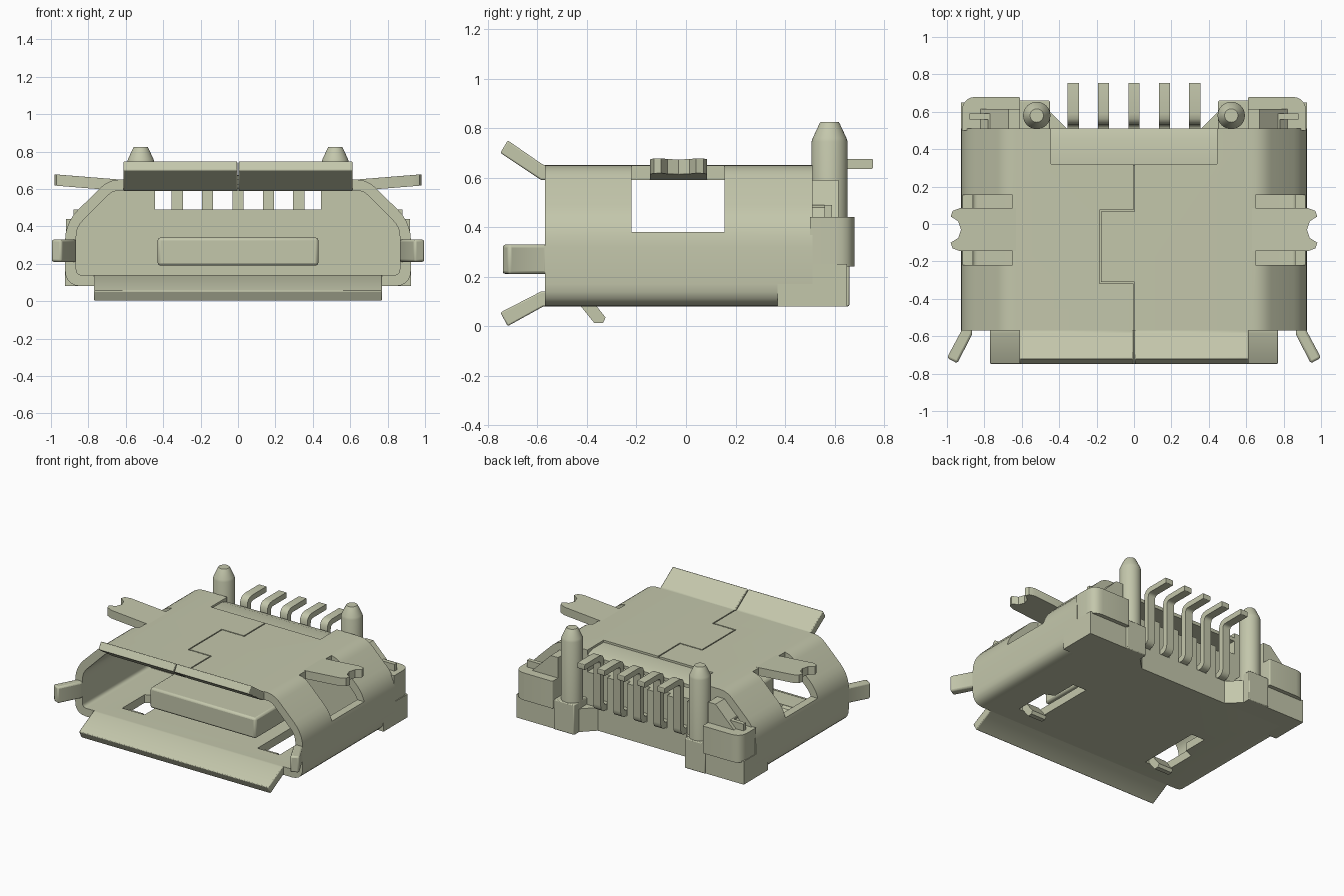
import bpy, bmesh, math
from mathutils import Vector

old = bpy.data.objects.get("Cube")
if old:
    bpy.data.objects.remove(old, do_unlink=True)

COLOUR = (0.55, 0.57, 0.41, 1.0)
metal = bpy.data.materials.new("pale olive grey")
metal.diffuse_color = COLOUR
metal.use_nodes = True
bsdf = next(n for n in metal.node_tree.nodes if n.type == 'BSDF_PRINCIPLED')
bsdf.inputs["Base Color"].default_value = COLOUR


def place(u, v, w, axis):
    return {'x': (w, u, v), 'y': (u, w, v), 'z': (u, v, w)}[axis]


def finish(name, bm, bevel=0.0):
    bmesh.ops.recalc_face_normals(bm, faces=bm.faces)
    mesh = bpy.data.meshes.new(name)
    bm.to_mesh(mesh)
    bm.free()
    mesh.materials.append(metal)
    ob = bpy.data.objects.new(name, mesh)
    bpy.context.collection.objects.link(ob)
    if bevel:
        mod = ob.modifiers.new("soft_edges", 'BEVEL')
        mod.width = bevel
        mod.segments = 2
        mod.limit_method = 'ANGLE'
    return ob


def prism(name, pts, axis, lo, hi, bevel=0.0):
    """Extrude a closed 2D outline along one axis."""
    bm = bmesh.new()
    a = [bm.verts.new(place(u, v, lo, axis)) for u, v in pts]
    b = [bm.verts.new(place(u, v, hi, axis)) for u, v in pts]
    bm.faces.new(a)
    bm.faces.new(b[::-1])
    for i in range(len(pts)):
        j = (i + 1) % len(pts)
        bm.faces.new((a[i], a[j], b[j], b[i]))
    return finish(name, bm, bevel)


def box(name, x0, x1, y0, y1, z0, z1, bevel=0.0):
    x0, x1 = min(x0, x1), max(x0, x1)
    return prism(name, [(x0, y0), (x1, y0), (x1, y1), (x0, y1)], 'z', z0, z1, bevel)


def rounded(pts, radii, seg=5):
    """Round every corner of an outline with a short curve."""
    out = []
    for i, p in enumerate(pts):
        p = Vector(p)
        d0 = Vector(pts[i - 1]) - p
        d1 = Vector(pts[(i + 1) % len(pts)]) - p
        r = min(radii[i], 0.45 * d0.length, 0.45 * d1.length)
        a, b = p + d0.normalized() * r, p + d1.normalized() * r
        for k in range(seg + 1):
            t = k / seg
            out.append(tuple(a * (1 - t) ** 2 + p * 2 * t * (1 - t) + b * t * t))
    return out


def mirrored(pts, s):
    return [(u * s, v) for u, v in pts]


def cut(ob, cutter):
    mod = ob.modifiers.new("cut", 'BOOLEAN')
    mod.operation = 'DIFFERENCE'
    mod.solver = 'EXACT'
    mod.object = cutter
    bpy.context.view_layer.objects.active = ob
    bpy.ops.object.modifier_apply(modifier=mod.name)
    bpy.data.objects.remove(cutter, do_unlink=True)


# Folded sheet shell: a hollow six-sided tube open at both ends
half_out = [(0.925, 0.08), (0.925, 0.42), (0.69, 0.65)]
half_in = [(0.865, 0.14), (0.865, 0.395), (0.67, 0.59)]
outer = rounded(half_out + mirrored(half_out[::-1], -1), [0.09, 0.10, 0.06, 0.06, 0.10, 0.09])
inner = rounded(half_in + mirrored(half_in[::-1], -1), [0.03, 0.05, 0.03, 0.03, 0.05, 0.03])
bm = bmesh.new()
rings = [[bm.verts.new(place(u, v, y, 'y')) for u, v in loop]
         for loop, y in ((outer, -0.57), (outer, 0.51), (inner, 0.51), (inner, -0.57))]
n = len(outer)
for k in range(4):
    a, b = rings[k], rings[(k + 1) % 4]
    for i in range(n):
        j = (i + 1) % n
        bm.faces.new((a[i], a[j], b[j], b[i]))
shell = finish("shell", bm)

# Side windows, floor slots and the notch over the contacts
for s in (1, -1):
    cut(shell, box("cutter", s * 0.65, s * 1.1, -0.22, 0.155, 0.38, 0.8))
    slot = [(0.46, -0.43), (0.64, -0.43), (0.64, -0.17), (0.57, -0.14), (0.57, 0.05), (0.46, 0.05)]
    cut(shell, prism("cutter", mirrored(slot, s), 'z', 0.0, 0.2))
cut(shell, box("cutter", -0.445, 0.445, 0.32, 0.6, 0.55, 0.7))

# Interlocking seam groove on the top sheet
g = 0.004
for x0, x1, y0, y1 in ((0, 0, -0.6, -0.32), (-0.18, 0, -0.315, -0.315), (-0.18, -0.18, -0.315, 0.07),
                       (-0.18, 0, 0.07, 0.07), (0, 0, 0.07, 0.34)):
    cut(shell, box("cutter", x0 - g, x1 + g, y0 - g, y1 + g, 0.625, 0.7))

# Flared front lips
prism("lower_lip", [(-0.56, 0.14), (-0.56, 0.08), (-0.575, 0.08), (-0.72, 0.0), (-0.75, 0.055), (-0.585, 0.14)],
      'x', -0.77, 0.77, 0.006)
for s, side in ((1, "left"), (-1, "right")):
    prism(side + "_upper_lip",
          [(-0.56, 0.59), (-0.56, 0.65), (-0.575, 0.65), (-0.72, 0.75), (-0.75, 0.70), (-0.585, 0.59)],
          'x', min(s * 0.004, s * 0.612), max(s * 0.004, s * 0.612), 0.006)
    flap = [(0.865, -0.56), (0.925, -0.56), (0.925, -0.575), (1.0, -0.715), (0.945, -0.745), (0.865, -0.59)]
    prism(side + "_side_lip", mirrored(flap, s), 'z', 0.21, 0.33, 0.012)

    # Solder tab bent out of the side window, rising slightly outward
    tab = [(0.63, -0.145), (0.93, -0.145), (0.97, -0.13), (0.98, -0.10), (0.94, -0.075), (0.925, -0.03),
           (0.94, 0.015), (0.98, 0.04), (0.97, 0.07), (0.93, 0.085), (0.63, 0.085)]
    ob = prism(side + "_solder_tab", mirrored(tab, s), 'z', 0.59, 0.65)
    for v in ob.data.vertices:
        v.co.z += 0.085 * max(0.0, abs(v.co.x) - 0.65)

    # Spring finger pressed down through the floor slot
    finger = [(-0.44, 0.14), (-0.44, 0.08), (-0.425, 0.08), (-0.37, 0.012), (-0.335, 0.012),
              (-0.325, 0.035), (-0.40, 0.13)]
    prism(side + "_spring_finger", finger, 'x', s * 0.55 - 0.06, s * 0.55 + 0.06)

    # Rear housing cheeks, corner blocks and post shelves
    cheek = [(0.61, 0.14), (0.865, 0.14), (0.865, 0.395), (0.67, 0.59), (0.61, 0.59)]
    prism(side + "_rear_cheek", mirrored(cheek, s), 'y', 0.46, 0.615)
    box(side + "_inner_cheek", s * 0.445, s * 0.62, 0.46, 0.51, 0.14, 0.59)
    corner = rounded([(0.61, 0.50), (0.92, 0.50), (0.92, 0.68), (0.61, 0.68)], [0, 0, 0.08, 0.01])
    prism(side + "_corner_block", mirrored(corner, s), 'z', 0.24, 0.44)
    strap = [(0.72, 0.51), (0.78, 0.51), (0.78, 0.56), (0.88, 0.56), (0.88, 0.59), (0.72, 0.59)]
    prism(side + "_corner_strap", mirrored(strap, s), 'z', 0.42, 0.49)
    box(side + "_post_shelf", s * 0.45, s * 0.615, 0.50, 0.66, 0.08, 0.30, 0.006)

    # Locating post with a tapered tip
    bm = bmesh.new()
    prev = None
    for r, z in ((0.073, 0.1), (0.073, 0.745), (0.068, 0.76), (0.04, 0.82), (0.036, 0.825)):
        ring = [bm.verts.new((s * 0.52 + r * math.cos(t * math.pi / 16), 0.58 + r * math.sin(t * math.pi / 16), z))
                for t in range(32)]
        if prev:
            for i in range(32):
                bm.faces.new((prev[i], prev[(i + 1) % 32], ring[(i + 1) % 32], ring[i]))
        else:
            bm.faces.new(ring[::-1])
        prev = ring
    bm.faces.new(prev)
    finish(side + "_locating_post", bm)

# Rear housing: base slab with a notch, inner wall and bridge
half_base = [(0.925, 0.37), (0.925, 0.65), (0.45, 0.65), (0.45, 0.60), (0.36, 0.51)]
prism("housing_base", half_base + mirrored(half_base[::-1], -1), 'z', 0.08, 0.25)
half_wall = half_in + [(0.445, 0.59), (0.445, 0.49)]
prism("housing_wall", half_wall + mirrored(half_wall[::-1], -1), 'y', 0.2, 0.47)
prism("housing_bridge", [(0.31, 0.59), (0.51, 0.59), (0.51, 0.615), (0.45, 0.635), (0.31, 0.635)],
      'x', -0.447, 0.447)
for i in range(6):
    x = (i - 2.5) * 0.1625
    box("housing_rib", x - 0.04, x + 0.04, 0.46, 0.51, 0.2, 0.49)

# Contact tongue
box("tongue", -0.43, 0.43, -0.41, 0.25, 0.19, 0.34, 0.015)

# Five bent contact pins
pin = rounded([(0.45, 0.25), (0.57, 0.25), (0.57, 0.635), (0.755, 0.635), (0.755, 0.675),
               (0.53, 0.675), (0.53, 0.29), (0.45, 0.29)],
              [0, 0.06, 0.03, 0.006, 0.006, 0.06, 0.03, 0], 4)
for i in range(5):
    x = (i - 2) * 0.1625
    prism("contact_pin", pin, 'x', x - 0.03, x + 0.03)

# Smooth the bends while keeping hard edges
for ob in bpy.context.collection.objects:
    if ob.type == 'MESH' and ob.data.materials and ob.data.materials[0] == metal:
        bpy.ops.object.select_all(action='DESELECT')
        ob.select_set(True)
        bpy.context.view_layer.objects.active = ob
        bpy.ops.object.shade_smooth_by_angle(angle=math.radians(30))
